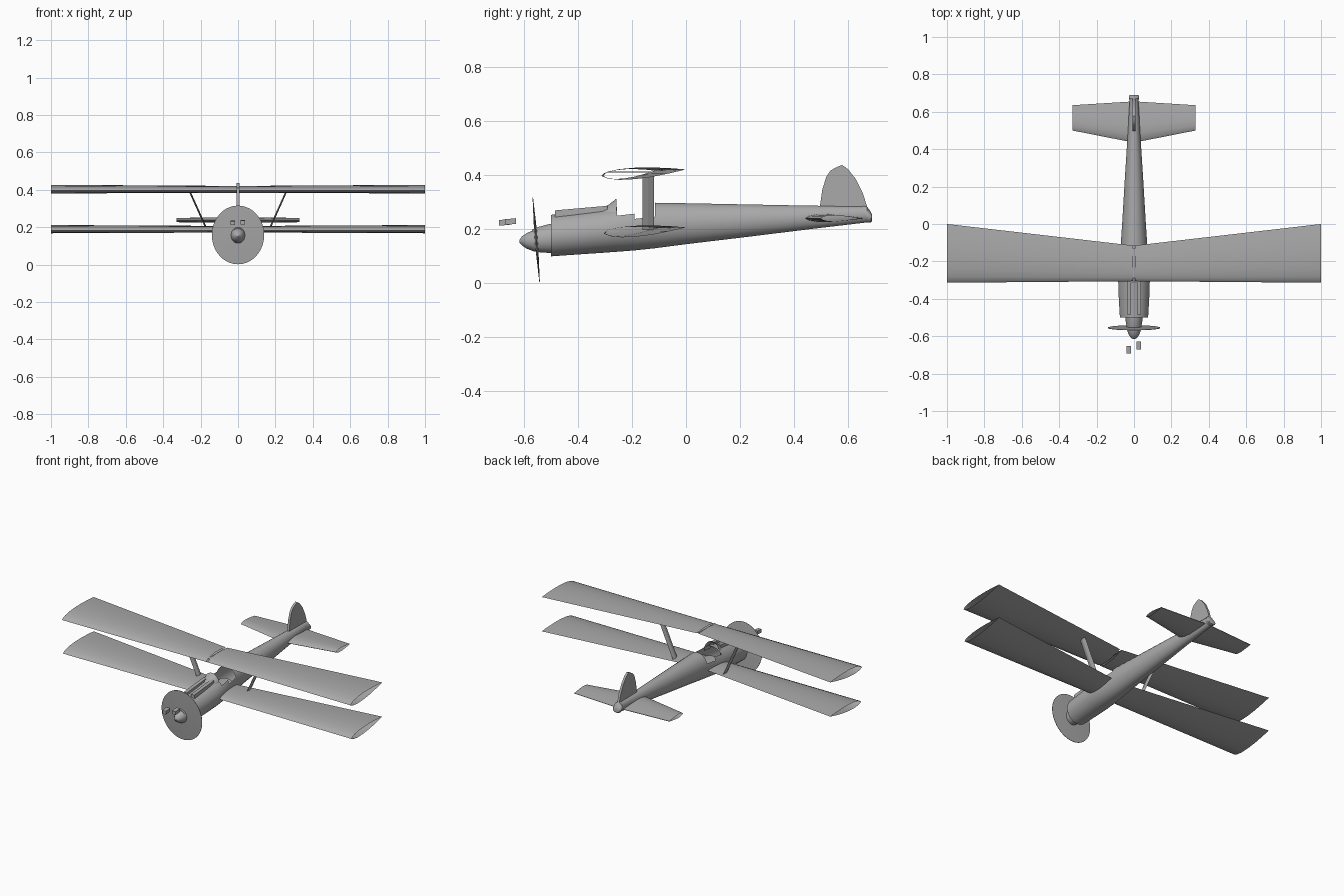
import bpy, bmesh, math
from mathutils import Vector

if "Cube" in bpy.data.objects:
    bpy.data.objects.remove(bpy.data.objects["Cube"])

grey = bpy.data.materials.new("plain grey")
grey.diffuse_color = (0.4, 0.4, 0.4, 1)
grey.use_nodes = True
grey.node_tree.nodes["Principled BSDF"].inputs["Base Color"].default_value = grey.diffuse_color


def make(name, verts, faces, smooth=True, recalc=True):
    me = bpy.data.meshes.new(name)
    me.from_pydata(verts, [], faces)
    bm = bmesh.new()
    bm.from_mesh(me)
    if recalc:
        bmesh.ops.recalc_face_normals(bm, faces=bm.faces)
    bm.to_mesh(me)
    bm.free()
    me.materials.append(grey)
    ob = bpy.data.objects.new(name, me)
    bpy.context.collection.objects.link(ob)
    if smooth:
        bpy.ops.object.select_all(action='DESELECT')
        ob.select_set(True)
        bpy.context.view_layer.objects.active = ob
        bpy.ops.object.shade_smooth_by_angle(angle=math.radians(35))
    return ob


def bridge(rings, n):
    return [(r * n + i, r * n + (i + 1) % n, (r + 1) * n + (i + 1) % n, (r + 1) * n + i)
            for r in range(rings - 1) for i in range(n)]


def loft(name, stations, n=24, skip=None):
    """Elliptical rings along y: (y, bottom z, top z, half width)."""
    verts = []
    for y, lo, hi, w in stations:
        for i in range(n):
            a = 2 * math.pi * (i + 0.5) / n
            verts.append((w * math.cos(a), y, (lo + hi) / 2 + (hi - lo) / 2 * math.sin(a)))
    faces = bridge(len(stations), n)
    if skip:
        faces = [f for f in faces if not skip(sum((Vector(verts[k]) for k in f), Vector()) / 4)]
    faces += [tuple(range(n)), tuple(range((len(stations) - 1) * n, len(stations) * n))]
    return make(name, verts, faces)


def box(name, x0, x1, y0, y1, z0, z1, rise=0):
    v = [(x, y, z + (rise if y == y1 else 0)) for x in (x0, x1) for y in (y0, y1) for z in (z0, z1)]
    f = [(0, 1, 3, 2), (4, 6, 7, 5), (0, 4, 5, 1), (2, 3, 7, 6), (0, 2, 6, 4), (1, 5, 7, 3)]
    return make(name, v, f, smooth=False)


# airfoil section: (chord fraction, height fraction), nose to tail and back
AIRFOIL = [(0, .32), (.03, .52), (.1, .70), (.22, .87), (.4, .98), (.6, 1), (.8, .95), (1, .84),
           (.8, .52), (.6, .24), (.4, .06), (.22, 0), (.08, .1)]
SYMMETRIC = [(0, .5), (.06, .75), (.2, .95), (.4, 1), (.7, .8), (1, .55),
             (1, .45), (.7, .2), (.4, 0), (.2, .05), (.06, .25)]


def wing(name, side, section, root, tip):
    """Open-ended hollow panel; root and tip are (x, nose y, tail y, low z, high z)."""
    verts = [(side * x, y0 + (y1 - y0) * c, z0 + (z1 - z0) * h)
             for x, y0, y1, z0, z1 in (root, tip) for c, h in section]
    faces = bridge(2, len(section))
    if side > 0:
        faces = [f[::-1] for f in faces]
    return make(name, verts, faces, recalc=False)


# fuselage with an open cockpit
loft("fuselage", [(-.50, .097, .252, .076), (-.40, .104, .262, .082), (-.31, .110, .273, .085),
                  (-.255, .114, .281, .084), (-.19, .119, .289, .079), (-.115, .127, .297, .072),
                  (0, .142, .295, .064), (.25, .172, .290, .049), (.45, .197, .286, .036),
                  (.67, .223, .283, .023)],
     skip=lambda c: -.255 < c.y < -.115 and c.z > .248)
loft("cockpit_floor", [(-.27, .15, .215, .06), (-.11, .15, .22, .058)])
loft("tail_end", [(.655, .226, .286, .022), (.67, .222, .284, .028), (.685, .223, .262, .028),
                  (.69, .228, .25, .024)], 16)

# nose and propeller
loft("nose_collar", [(-.57, .117, .197, .035), (-.55, .113, .206, .040), (-.51, .110, .217, .046),
                     (-.49, .110, .220, .048)])
loft("spinner", [(-.616, .148, .160, .006), (-.608, .138, .172, .017), (-.59, .126, .184, .029),
                 (-.57, .118, .193, .036), (-.545, .115, .197, .038)])
n, verts = 40, []
for dy, s in ((-.006, .1), (-.001, 1), (.001, 1), (.006, .1)):
    for i in range(n):
        a = 2 * math.pi * i / n
        z = .157 * s * math.sin(a)
        verts.append((.14 * s * math.cos(a), -.555 + dy - .08 * z, .159 + z))
make("propeller_disc", verts, bridge(4, n) + [tuple(range(n)), tuple(range(3 * n, 4 * n))])

# windscreen cowl: raised half-ring flaring up in front of the cockpit
n, verts = 14, []
for y, top, w in ((-.315, .276, .05), (-.285, .290, .053), (-.258, .311, .056)):
    for i in range(n + 1):
        a = math.pi * i / n
        verts.append((w * math.cos(a), y, .235 + (top - .235) * math.sin(a)))
m = n + 1
make("windscreen", verts, [(r * m + i, r * m + i + 1, (r + 1) * m + i + 1, (r + 1) * m + i)
                           for r in range(2) for i in range(n)])

# gun housings and the separate muzzles ahead of the nose
for label, s in (("left", -1), ("right", 1)):
    x = s * .026
    box(label + "_gun_housing", x - .011, x + .011, -.485, -.29, .24, .268, .017)
for label, x, y, z in (("left", -.027, -.672, .223), ("right", .025, -.650, .226)):
    box(label + "_muzzle", x - .012, x + .012, y - .021, y + .021, z - .012, z + .009, .004)

# wings, tailplane and struts on both sides
for label, s in (("left", -1), ("right", 1)):
    wing(label + "_upper_wing", s, AIRFOIL, (.006, -.306, -.115, .384, .421), (1, -.314, 0, .381, .427))
    wing(label + "_lower_wing", s, AIRFOIL, (.03, -.300, -.118, .172, .207), (1, -.305, 0, .168, .212))
    wing(label + "_tailplane", s, SYMMETRIC, (.01, .437, .655, .224, .254), (.33, .50, .635, .227, .250))
    v = [(s * (x + dx), y, z) for x, z in ((.170, .195), (.262, .400))
         for dx, y in ((0, -.162), (.005, -.14), (0, -.118), (-.005, -.14))]
    make(label + "_strut", v, bridge(2, 4) + [(0, 1, 2, 3), (4, 5, 6, 7)], smooth=False)

# filler strip in the upper wing joint, on the top skin
box("wing_joint", -.006, .006, -.29, -.13, .408, .412)

# fin and rudder
outline = [(.495, .275), (.505, .345), (.52, .393), (.535, .415), (.555, .427), (.578, .436),
           (.60, .421), (.63, .383), (.655, .333), (.673, .275)]
k = len(outline)
verts = [(x, y, z) for x in (-.007, .007) for y, z in outline]
make("fin", verts, bridge(2, k) + [tuple(range(k)), tuple(range(k, 2 * k))])
